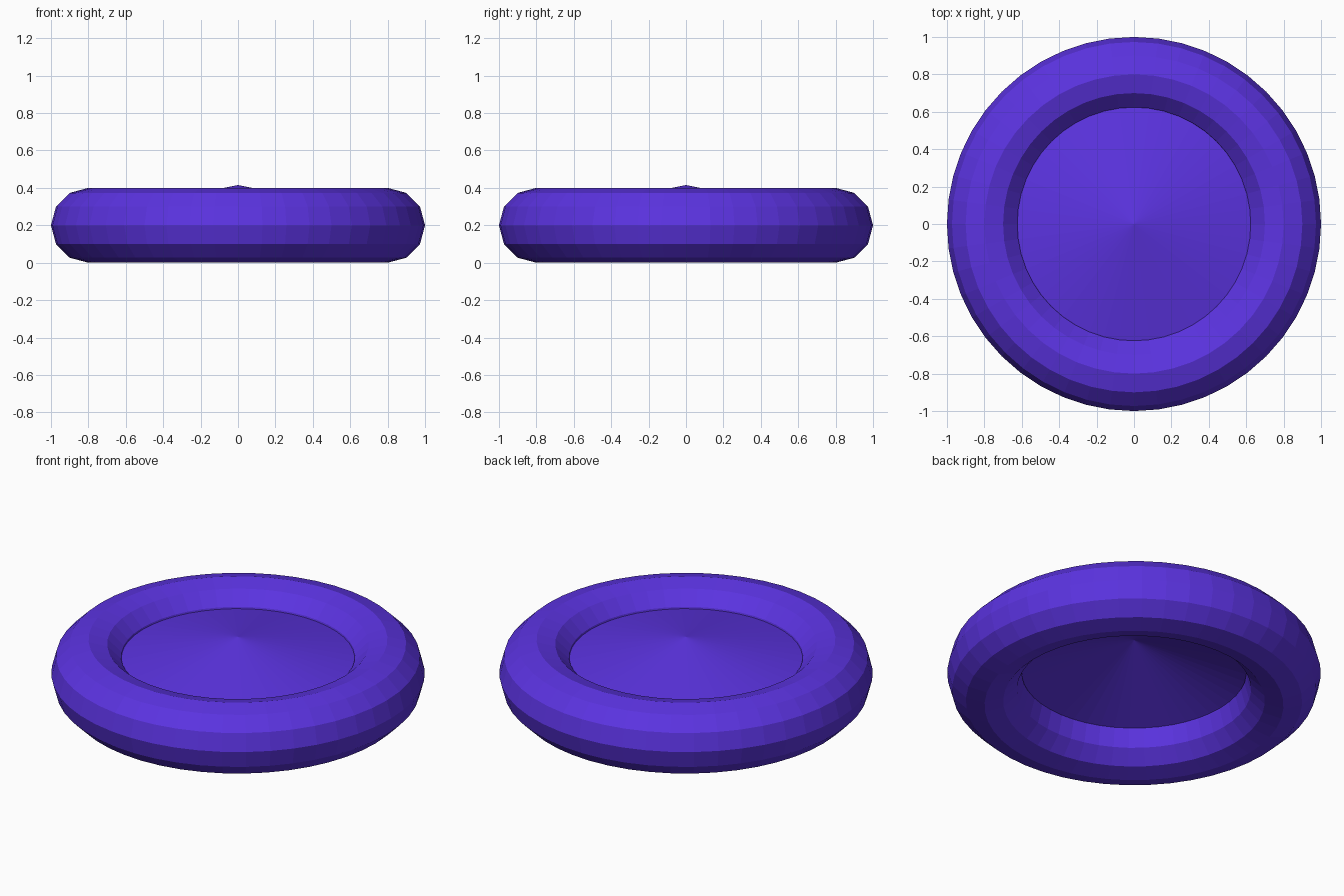
import bpy, bmesh, math

if "Cube" in bpy.data.objects:
    bpy.data.objects.remove(bpy.data.objects["Cube"])

mat = bpy.data.materials.new("violet")
mat.diffuse_color = (0.105, 0.033, 0.75, 1.0)
mat.use_nodes = True
mat.node_tree.nodes["Principled BSDF"].inputs["Base Color"].default_value = mat.diffuse_color

SEG = 48

# Inflated outer ring
bpy.ops.mesh.primitive_torus_add(major_radius=0.8, minor_radius=0.2,
                                 major_segments=SEG, minor_segments=12,
                                 location=(0, 0, 0.2))
ring = bpy.context.object
ring.name = "outer_ring"
ring.data.materials.append(mat)

# Shallow conical panel, domed above and hollow below, rim buried in the ring
def cone_panel(name, apex_top, rim, apex_bottom):
    bm = bmesh.new()
    loops = [[bm.verts.new((r * math.cos(a), r * math.sin(a), z))
              for a in (2 * math.pi * i / SEG for i in range(SEG))]
             for r, z in rim]
    top = bm.verts.new((0, 0, apex_top))
    bottom = bm.verts.new((0, 0, apex_bottom))
    for i in range(SEG):
        j = (i + 1) % SEG
        bm.faces.new((top, loops[0][i], loops[0][j]))
        for a, b in zip(loops, loops[1:]):
            bm.faces.new((a[i], b[i], b[j], a[j]))
        bm.faces.new((bottom, loops[-1][j], loops[-1][i]))
    bmesh.ops.recalc_face_normals(bm, faces=bm.faces)
    mesh = bpy.data.meshes.new(name)
    bm.to_mesh(mesh)
    bm.free()
    obj = bpy.data.objects.new(name, mesh)
    bpy.context.collection.objects.link(obj)
    mesh.materials.append(mat)
    return obj

cone_panel("centre_panel", 0.415, [(0.7, 0.275), (0.61, 0.205)], 0.405)
